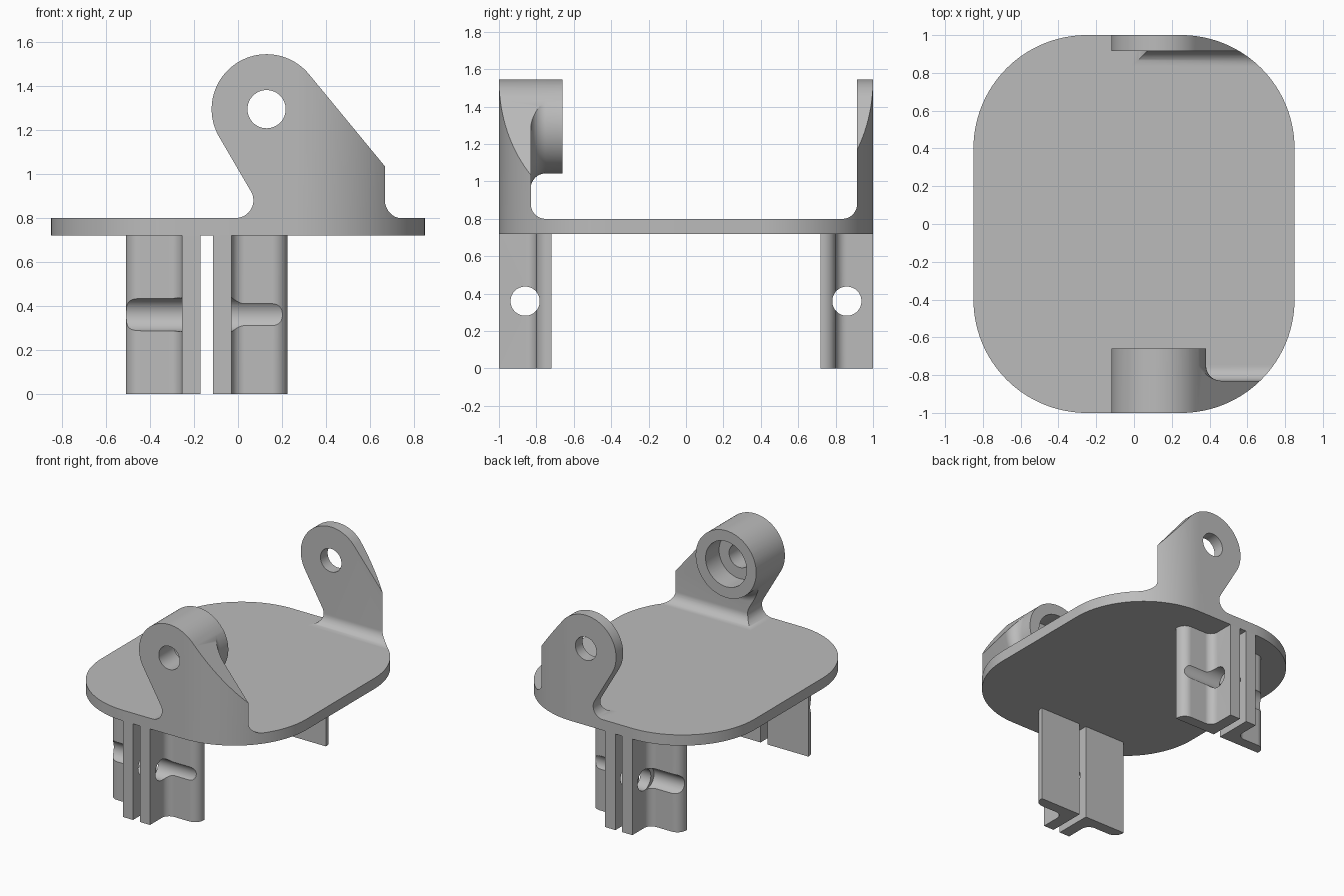
import bpy, bmesh
from math import sin, cos, radians
from mathutils import Matrix

cube = bpy.data.objects.get("Cube")
if cube:
    bpy.data.objects.remove(cube)

grey = bpy.data.materials.new("plain grey")
grey.use_nodes = True
grey.diffuse_color = (0.5, 0.5, 0.5, 1)
grey.node_tree.nodes["Principled BSDF"].inputs["Base Color"].default_value = (0.5, 0.5, 0.5, 1)


def arc(cx, cy, r, start, end, n=16):
    angles = [radians(start + (end - start) * i / n) for i in range(n + 1)]
    return [(cx + r * cos(a), cy + r * sin(a)) for a in angles]


def circle(cx, cy, r):
    return arc(cx, cy, r, 0, 360, 64)[:-1]


def finish(name, bm):
    bmesh.ops.recalc_face_normals(bm, faces=bm.faces)
    mesh = bpy.data.meshes.new(name)
    bm.to_mesh(mesh)
    bm.free()
    mesh.materials.append(grey)
    ob = bpy.data.objects.new(name, mesh)
    bpy.context.collection.objects.link(ob)
    return ob


def prism(name, points, axis, a, b):
    """Extrude a 2D outline along an axis from a to b."""
    place = {"x": lambda p, t: (t, p[0], p[1]),
             "y": lambda p, t: (p[0], t, p[1]),
             "z": lambda p, t: (p[0], p[1], t)}[axis]
    bm = bmesh.new()
    low = [bm.verts.new(place(p, a)) for p in points]
    high = [bm.verts.new(place(p, b)) for p in points]
    bm.faces.new(low)
    bm.faces.new(high)
    for i in range(len(points)):
        j = (i + 1) % len(points)
        bm.faces.new((low[i], low[j], high[j], high[i]))
    return finish(name, bm)


def select(ob):
    bpy.ops.object.select_all(action="DESELECT")
    ob.select_set(True)
    bpy.context.view_layer.objects.active = ob


def boolean(ob, tool, operation):
    mod = ob.modifiers.new("cut", "BOOLEAN")
    mod.operation = operation
    mod.solver = "EXACT"
    mod.object = tool
    select(ob)
    bpy.ops.object.modifier_apply(modifier=mod.name)
    bpy.data.objects.remove(tool)


def mirror(ob, sx, sy, dx=0):
    ob.data.transform(Matrix.Translation((dx, 0, 0)) @ Matrix.Diagonal((sx, sy, 1, 1)))
    if sx * sy < 0:
        ob.data.flip_normals()


def smooth(ob):
    select(ob)
    bpy.ops.object.shade_smooth_by_angle(angle=radians(28))


# Base plate with large rounded corners
outline = (arc(0.25, 0.4, 0.6, 0, 90, 32) + arc(-0.25, 0.4, 0.6, 90, 180, 32)
           + arc(-0.25, -0.4, 0.6, 180, 270, 32) + arc(0.25, -0.4, 0.6, 270, 360, 32))
smooth(prism("base_plate", outline, "z", 0.72, 0.8))

# Side profile shared by both ears
PIVOT = (0.13, 1.295)
ear_profile = (arc(*PIVOT, 0.25, 39.5, 210, 48) + arc(-0.01, 0.88, 0.08, 30, -90)
               + [(-0.01, 0.75), (0.75, 0.75)]
               + arc(0.75, 0.88, 0.08, 270, 180) + [(0.67, 1.033)])


def flared_boss():
    """Round boss that flares out into the ear."""
    rim = ([(0, -0.9), (0.33, -0.9)] + arc(0.332, -0.75, 0.08, 270, 180)
           + [(0.252, -0.66), (0, -0.66)])
    bm = bmesh.new()
    verts = [bm.verts.new((r, y, 0)) for r, y in rim]
    edges = [bm.edges.new(pair) for pair in zip(verts, verts[1:])]
    bmesh.ops.spin(bm, geom=verts + edges, cent=(0, 0, 0), axis=(0, 1, 0),
                   angle=radians(360), steps=72, use_duplicate=False)
    bmesh.ops.remove_doubles(bm, verts=bm.verts, dist=0.0005)
    bmesh.ops.translate(bm, verts=bm.verts, vec=(PIVOT[0], 0, PIVOT[1]))
    return finish("boss", bm)


def ear(name, inner, boss):
    section = ([(-1.05, 0.8)] + arc(inner + 0.08, 0.88, 0.08, 270, 180)
               + [(inner, 1.6), (-1.05, 1.6)])
    ob = prism(name, section, "x", -0.4, 1.0)
    if boss:
        boolean(ob, flared_boss(), "UNION")
    boolean(ob, prism("trim", ear_profile, "y", -1.1, -0.5), "INTERSECT")
    boolean(ob, prism("trim", outline, "z", 0.7, 1.7), "INTERSECT")
    boolean(ob, prism("hole", circle(*PIVOT, 0.087), "y", -1.1, -0.5), "DIFFERENCE")
    if boss:
        boolean(ob, prism("bore", circle(*PIVOT, 0.17), "y", -0.82, -0.5), "DIFFERENCE")
    return ob


smooth(ear("front_ear", -0.83, True))
rear = ear("rear_ear", -0.915, False)
mirror(rear, 1, -1)
smooth(rear)

# Clamp halves under the plate: a fin with a rounded wing, local x from the centre gap
clamp_section = ([(0.028, -0.72), (0.028, -1), (0.113, -1)]
                 + arc(0.173, -0.86, 0.06, 180, 90)
                 + arc(0.298, -0.73, 0.07, 270, 360) + [(0.368, -0.72)])


def clamp(name, sx, sy):
    ob = prism(name, clamp_section, "z", 0, 0.72)
    boolean(ob, prism("bolt", circle(-0.86, 0.36, 0.078), "x", -0.2, 0.6), "DIFFERENCE")
    if sx < 0:
        # Deeper bolt-head channel in the wing
        boolean(ob, prism("channel", circle(-0.82, 0.36, 0.076), "x", 0.113, 0.6), "DIFFERENCE")
    mirror(ob, sx, sy, -0.1425)
    smooth(ob)


for end, sy in (("front", 1), ("rear", -1)):
    for side, sx in (("left", 1), ("right", -1)):
        clamp(end + "_" + side + "_clamp", sx, sy)
